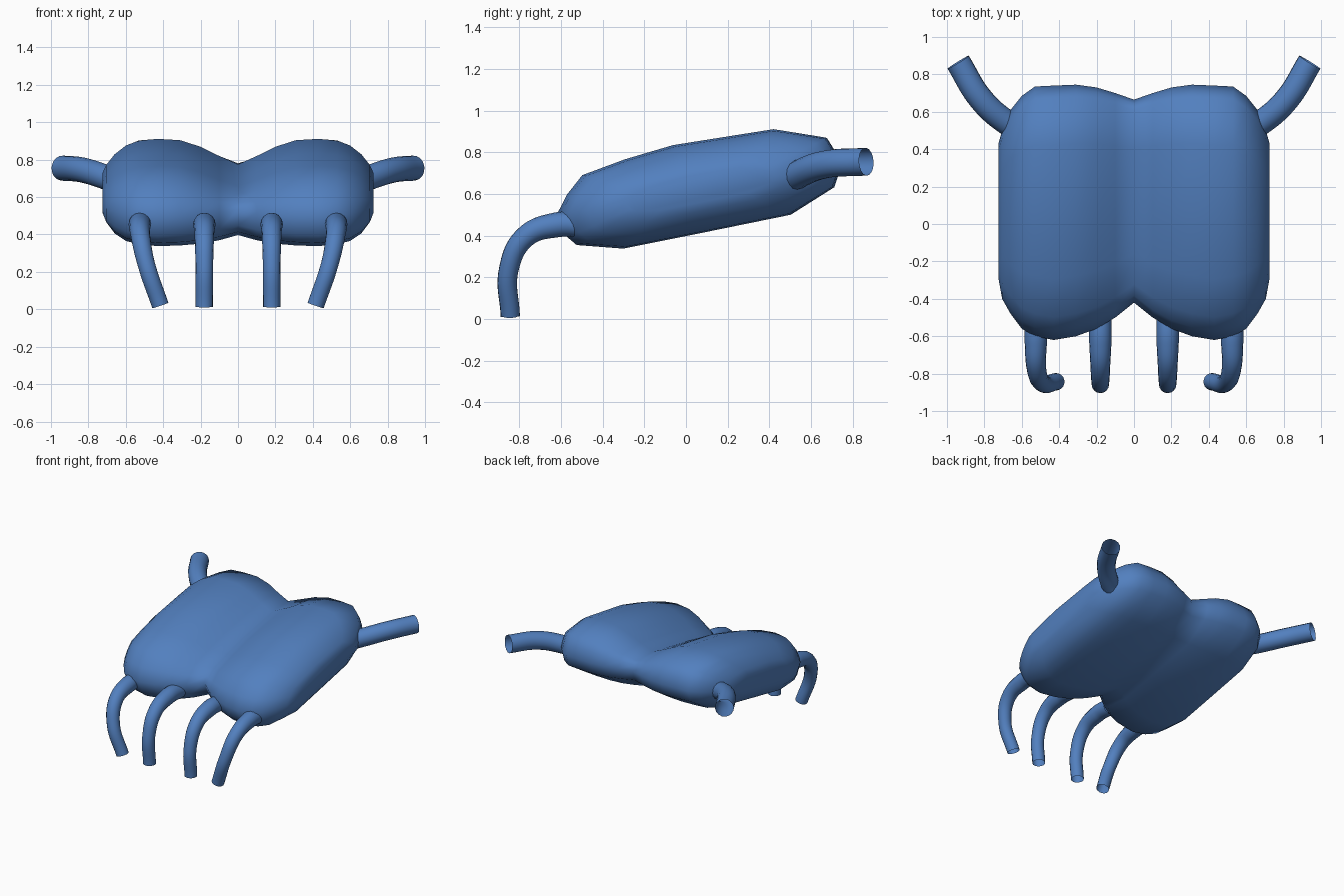
import bpy, bmesh

if "Cube" in bpy.data.objects:
    bpy.data.objects.remove(bpy.data.objects["Cube"])

blue = bpy.data.materials.new("soft blue")
blue.diffuse_color = (0.085, 0.215, 0.52, 1)
blue.use_nodes = True
blue.node_tree.nodes["Principled BSDF"].inputs["Base Color"].default_value = blue.diffuse_color

# ---- Padded two-lobed body: side profile lofted across x, tilted up to the back
# (fraction of the way from front to back, offset from the tilted middle plane)
PROFILE = [(0, .015), (.035, .10), (.09, .18), (.24, .215), (.41, .237), (.765, .217),
           (.95, .126), (.98, .05), (1, -.03), (.975, -.12), (.82, -.21), (.46, -.212),
           (.235, -.212), (.07, -.15), (.035, -.10)]
# x, front y, back y, top thickness factor, bottom thickness factor
HALF = [(0, -.42, .665, .38, .85), (.1, -.50, .70, .58, .93), (.2, -.56, .73, .80, .98),
        (.31, -.60, .745, .96, 1), (.43, -.62, .74, 1, 1), (.53, -.60, .735, .96, .97),
        (.60, -.56, .685, .86, .90), (.66, -.48, .61, .68, .75), (.705, -.40, .50, .48, .50),
        (.725, -.29, .43, .30, .30)]
stations = [(-x, *r) for x, *r in reversed(HALF[1:])] + HALF

bm = bmesh.new()
rings = []
for x, yf, yb, top, bot in stations:
    ring = []
    for s, off in PROFILE:
        y = yf + s * (yb - yf)
        ring.append(bm.verts.new((x, y, .61 + .2 * y + off * (top if off > 0 else bot))))
    rings.append(ring)
n = len(PROFILE)
for a, b in zip(rings, rings[1:]):
    for i in range(n):
        j = (i + 1) % n
        bm.faces.new((a[i], a[j], b[j], b[i]))
bm.faces.new(rings[0])
bm.faces.new(list(reversed(rings[-1])))
bmesh.ops.recalc_face_normals(bm, faces=bm.faces)
for f in bm.faces:
    f.smooth = True
mesh = bpy.data.meshes.new("body")
bm.to_mesh(mesh)
bm.free()
mesh.materials.append(blue)
bpy.context.collection.objects.link(bpy.data.objects.new("body", mesh))


def tube(name, points, radii):
    """Open-ended bent tube through the points, with a radius at each one."""
    cu = bpy.data.curves.new(name, 'CURVE')
    cu.dimensions = '3D'
    cu.bevel_depth = 1
    cu.bevel_resolution = 6
    cu.resolution_u = 10
    sp = cu.splines.new('BEZIER')
    sp.bezier_points.add(len(points) - 1)
    for bp, p, r in zip(sp.bezier_points, points, radii):
        bp.co = p
        bp.radius = r
        bp.handle_left_type = bp.handle_right_type = 'AUTO'
    cu.materials.append(blue)
    ob = bpy.data.objects.new(name, cu)
    bpy.context.collection.objects.link(ob)
    bpy.ops.object.select_all(action='DESELECT')
    ob.select_set(True)
    bpy.context.view_layer.objects.active = ob
    bpy.ops.object.convert(target='MESH')
    bpy.ops.object.shade_smooth()


# ---- Front legs and rear arms, mirrored left and right
for side, k in (("left", -1), ("right", 1)):
    tube(f"{side}_inner_leg",
         [(k * .18, -.48, .45), (k * .18, -.62, .452), (k * .18, -.77, .395),
          (k * .18, -.85, .24), (k * .18, -.843, .012)],
         [.06, .06, .052, .047, .046])
    tube(f"{side}_outer_leg",
         [(k * .525, -.48, .45), (k * .525, -.62, .452), (k * .522, -.77, .395),
          (k * .49, -.85, .24), (k * .415, -.843, .02)],
         [.06, .06, .052, .047, .046])
    tube(f"{side}_rear_arm",
         [(k * .58, .49, .66), (k * .69, .55, .70), (k * .82, .67, .742), (k * .94, .865, .755)],
         [.067] * 4)
